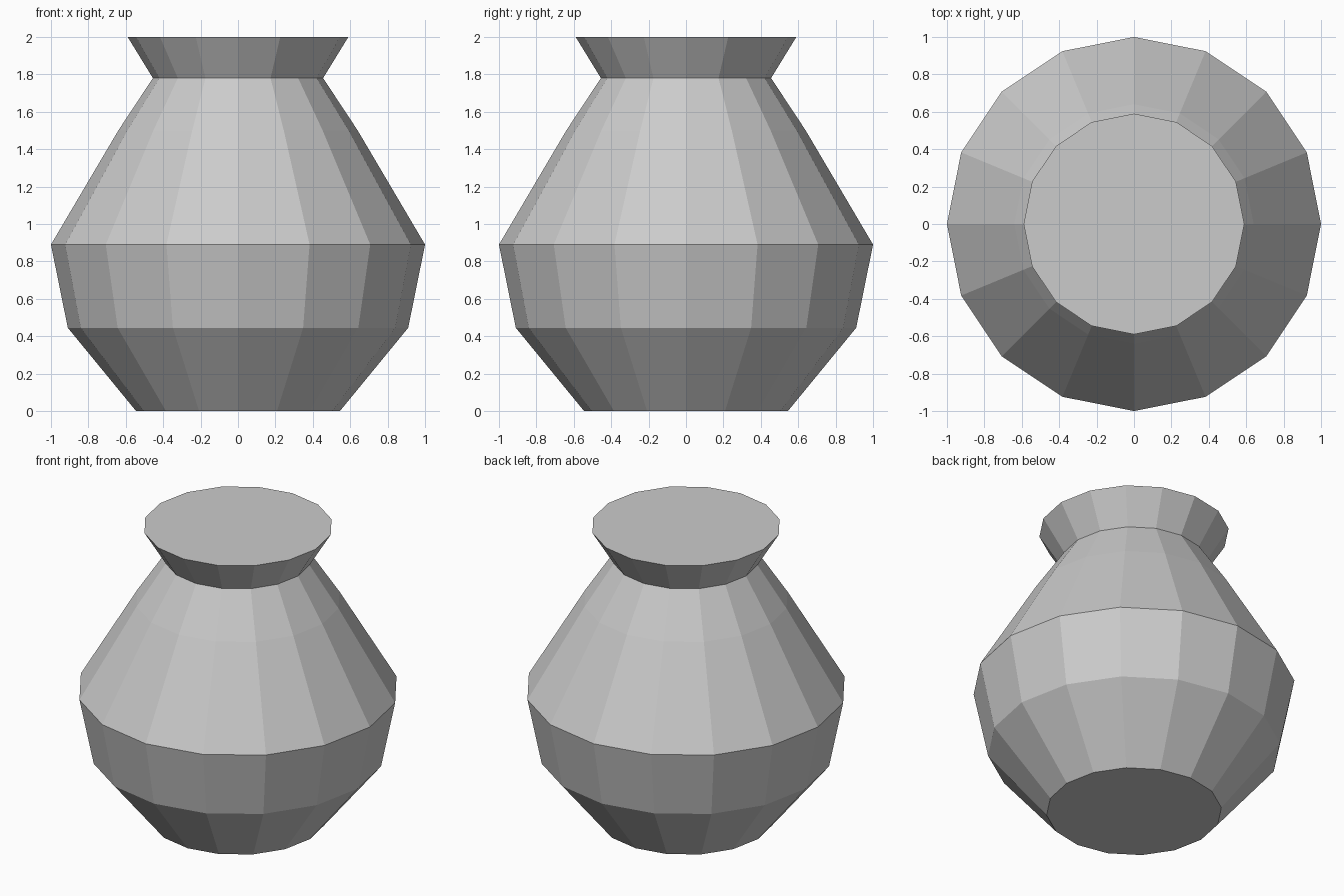
import bpy
import bmesh
from math import cos, sin, tau

default_cube = bpy.data.objects.get("Cube")
if default_cube:
    bpy.data.objects.remove(default_cube, do_unlink=True)

# Plain grey clay
grey = bpy.data.materials.new("grey clay")
grey.use_nodes = True
colour = (0.6, 0.6, 0.6, 1)
grey.diffuse_color = colour
grey.node_tree.nodes["Principled BSDF"].inputs["Base Color"].default_value = colour

# Profile as (radius, height): base, belly, shoulder, neck, rim
SIDES = 16
profile = [(0.545, 0), (0.91, 0.445), (1, 0.89), (0.64, 1.5), (0.455, 1.78), (0.59, 2)]

bm = bmesh.new()
rings = [[bm.verts.new((r * cos(tau * i / SIDES), r * sin(tau * i / SIDES), z))
          for i in range(SIDES)] for r, z in profile]

# Faceted wall
for low, high in zip(rings, rings[1:]):
    for i in range(SIDES):
        j = (i + 1) % SIDES
        bm.faces.new((low[i], low[j], high[j], high[i]))

# Flat base and closed mouth
bm.faces.new(rings[0][::-1])
bm.faces.new(rings[-1])

mesh = bpy.data.meshes.new("vase")
bm.to_mesh(mesh)
bm.free()
mesh.materials.append(grey)
vase = bpy.data.objects.new("vase", mesh)
bpy.context.collection.objects.link(vase)
